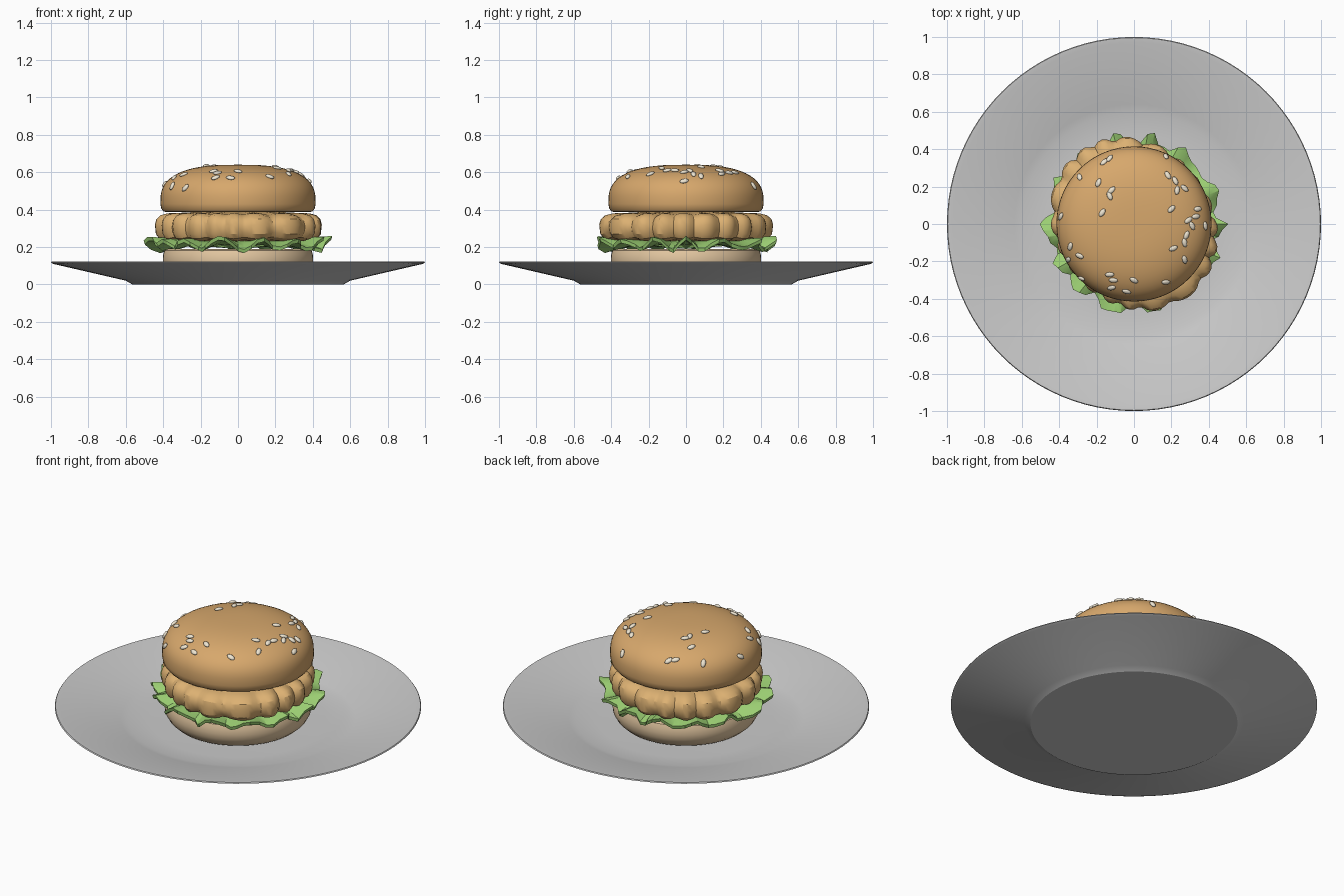
import bpy, bmesh, math, random
from mathutils import Matrix, Vector

if "Cube" in bpy.data.objects:
    bpy.data.objects.remove(bpy.data.objects["Cube"])

random.seed(4)


def finish(name, bm, color=None, angle=35):
    bmesh.ops.recalc_face_normals(bm, faces=bm.faces)
    me = bpy.data.meshes.new(name)
    bm.to_mesh(me)
    bm.free()
    me.shade_smooth()
    me.set_sharp_from_angle(angle=math.radians(angle))
    if color:
        mat = bpy.data.materials.new(name + "_colour")
        mat.diffuse_color = (*color, 1)
        mat.use_nodes = True
        mat.node_tree.nodes["Principled BSDF"].inputs["Base Color"].default_value = mat.diffuse_color
        me.materials.append(mat)
    ob = bpy.data.objects.new(name, me)
    bpy.context.collection.objects.link(ob)
    return ob


def lathe(name, profile, segs, color=None, warp=lambda r, z, a: (r, z), angle=35):
    """Closed revolved solid; first and last profile points lie on the axis."""
    bm = bmesh.new()
    rings = []
    for r, z in profile[1:-1]:
        ring = []
        for i in range(segs):
            a = math.tau * i / segs
            rr, zz = warp(r, z, a)
            ring.append(bm.verts.new((rr * math.cos(a), rr * math.sin(a), zz)))
        rings.append(ring)
    first = bm.verts.new((0, 0, profile[0][1]))
    last = bm.verts.new((0, 0, profile[-1][1]))
    for i in range(segs):
        j = (i + 1) % segs
        bm.faces.new((first, rings[0][i], rings[0][j]))
        bm.faces.new((last, rings[-1][j], rings[-1][i]))
        for lo, hi in zip(rings, rings[1:]):
            bm.faces.new((lo[i], hi[i], hi[j], lo[j]))
    return finish(name, bm, color, angle)


# Plate with shallow well and wide sloping rim
lathe("plate", [(0, 0), (0.565, 0), (0.60, 0.02), (0.985, 0.109), (1.0, 0.116),
                (0.996, 0.122), (0.97, 0.12), (0.64, 0.047), (0.60, 0.037),
                (0.48, 0.032), (0, 0.032)], 96, angle=20)

# Bottom bun
lathe("bottom_bun", [(0, 0.032), (0.32, 0.032), (0.355, 0.045), (0.382, 0.07),
                     (0.398, 0.10), (0.402, 0.13), (0.40, 0.16), (0.393, 0.182),
                     (0.38, 0.188), (0, 0.19)], 64, (0.78, 0.58, 0.36))


# Lettuce: thin sheet whose ruffle grows towards the edge
def ruffle(r, z, a):
    t = max(0, (r - 0.30) / 0.16)
    p = 14 * a + 0.7 * math.sin(3 * a + 1) + 0.5 * math.sin(5 * a)
    wild = 0.8 + 0.25 * math.sin(4 * a + 2)
    return (r + t * wild * (0.035 * math.cos(p) + 0.015 * math.sin(2 * p + a)),
            z + t * wild * 0.036 * math.sin(p + 0.9))


lathe("lettuce", [(0, 0.235), (0.30, 0.235), (0.36, 0.235), (0.41, 0.23), (0.46, 0.222),
                  (0.455, 0.202), (0.41, 0.206), (0.36, 0.21), (0.30, 0.212),
                  (0, 0.19)], 84, (0.33, 0.62, 0.17), ruffle, 25)


# Patty: scalloped edge, slightly oval along one diagonal
def scallop(r, z, a):
    t = min(1, (r / 0.44) ** 3)
    p = 10 * a + 0.5 * math.sin(3 * a) + 0.4 * math.sin(5 * a + 2)
    bump = abs(math.cos(p)) ** 0.7 - 0.5
    oval = 0.035 * math.cos(2 * (a - math.radians(128)))
    return r + t * (0.035 * bump + oval), z + t * 0.02 * bump * (1 if z > 0.3 else -0.7)


lathe("patty", [(0, 0.388), (0.20, 0.388), (0.30, 0.38), (0.375, 0.374), (0.41, 0.362),
                (0.43, 0.34), (0.437, 0.31), (0.432, 0.275), (0.415, 0.25),
                (0.38, 0.237), (0.30, 0.232), (0, 0.23)], 120,
      (0.72, 0.44, 0.17), scallop, 30)

# Top bun: flattened dome
R, H, Z0, K = 0.415, 0.2, 0.44, 0.75
dome = [(R * math.cos(t) ** K, Z0 + H * math.sin(t) ** K)
        for t in (math.pi / 2 * i / 16 for i in range(1, 16))]
top_color = (0.68, 0.39, 0.15)
lathe("top_bun", [(0, 0.386), (0.38, 0.386), (0.398, 0.39), (0.410, 0.405), (R, 0.43)]
      + dome + [(0, Z0 + H)], 64, top_color)


def dome_z(x, y):
    return Z0 + H * max(0, 1 - (math.hypot(x, y) / R) ** (2 / K)) ** (K / 2)


# Sesame seeds lying on the dome
spots = [(-.13, .35), (-.16, .33), (-.29, .25), (-.19, .22), (-.12, .18), (-.13, .15),
         (-.17, .06), (-.39, .04), (-.34, -.12), (-.29, -.17), (-.35, -.19), (-.28, -.29),
         (-.13, -.27), (-.11, -.30), (-.12, -.34), (-.04, -.36), (0, -.30), (.17, -.31),
         (.21, -.13), (.27, -.10), (.27, -.19), (.20, .08), (.23, .18), (.18, .26),
         (.22, .23), (.27, .19), (.17, .36), (.29, .02), (.33, .04), (.31, -.01),
         (.34, .08), (.38, -.01), (.28, -.06)]
bm = bmesh.new()
for x, y in spots:
    e = 0.004
    n = Vector(((dome_z(x - e, y) - dome_z(x + e, y)) / (2 * e),
                (dome_z(x, y - e) - dome_z(x, y + e)) / (2 * e), 1)).normalized()
    pose = (Matrix.Translation(Vector((x, y, dome_z(x, y))) + n * 0.003)
            @ n.to_track_quat('Z', 'Y').to_matrix().to_4x4()
            @ Matrix.Rotation(random.uniform(0, math.pi), 4, 'Z')
            @ Matrix.Diagonal((0.025, 0.014, 0.009, 1)))
    bmesh.ops.create_icosphere(bm, subdivisions=2, radius=1, matrix=pose)
finish("sesame_seeds", bm, (0.85, 0.78, 0.64), 60)
